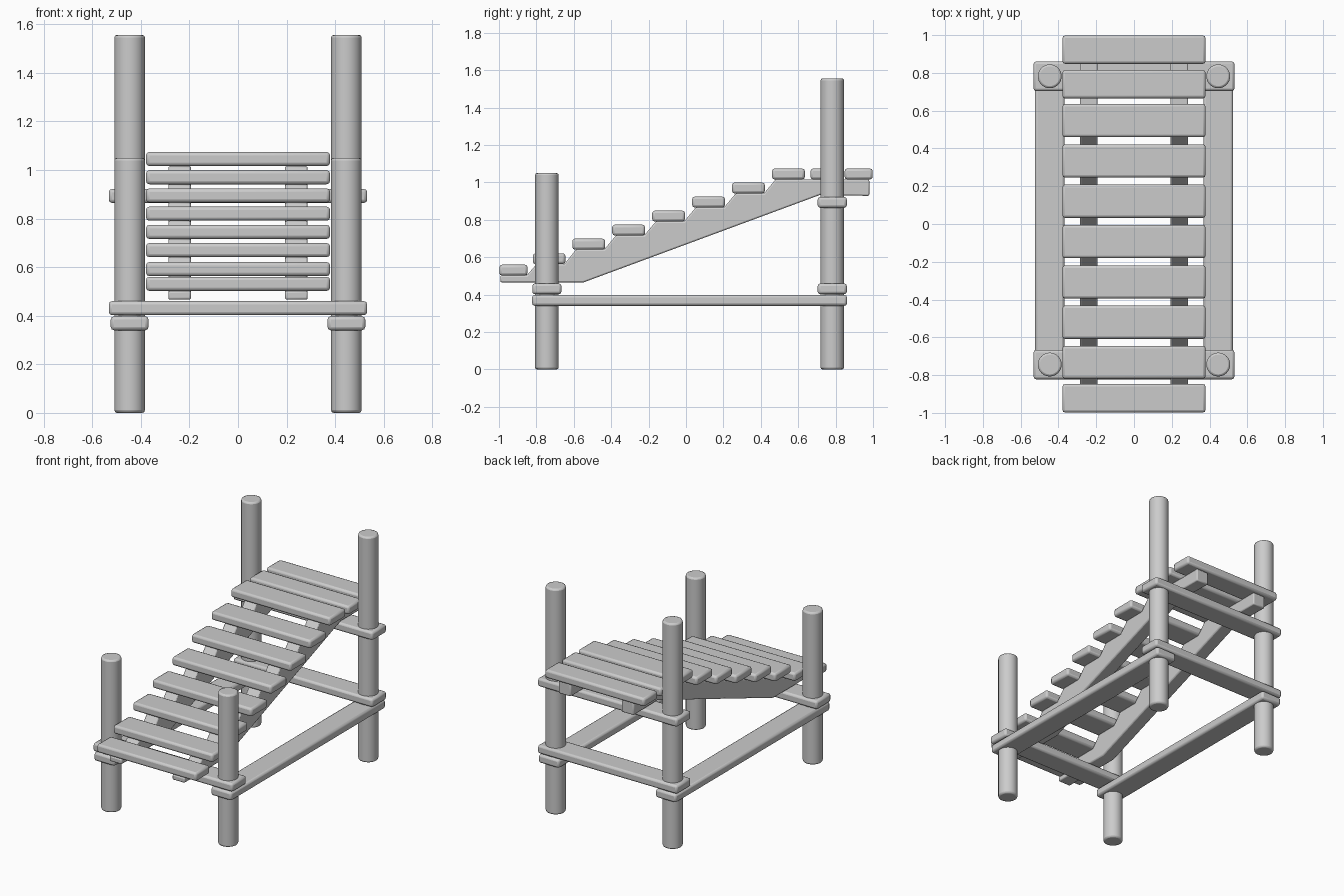
import bpy, bmesh

if "Cube" in bpy.data.objects:
    bpy.data.objects.remove(bpy.data.objects["Cube"])

PX, PY_F, PY_B = 0.446, -0.744, 0.782   # post positions


def finish(bm, name, bevel, segments=2):
    bmesh.ops.recalc_face_normals(bm, faces=bm.faces)
    me = bpy.data.meshes.new(name)
    bm.to_mesh(me)
    bm.free()
    ob = bpy.data.objects.new(name, me)
    bpy.context.collection.objects.link(ob)
    mod = ob.modifiers.new("bevel", 'BEVEL')
    mod.width, mod.segments = bevel, segments
    mod.limit_method, mod.angle_limit = 'ANGLE', 0.6
    bpy.ops.object.select_all(action='DESELECT')
    ob.select_set(True)
    bpy.context.view_layer.objects.active = ob
    bpy.ops.object.shade_smooth_by_angle(angle=0.55)
    return ob


def extrude_profile(name, pts, x0, x1, bevel):
    """Extrude a (y, z) outline along x."""
    bm = bmesh.new()
    face = bm.faces.new([bm.verts.new((x0, y, z)) for y, z in pts])
    ext = bmesh.ops.extrude_face_region(bm, geom=[face])
    verts = [g for g in ext["geom"] if isinstance(g, bmesh.types.BMVert)]
    bmesh.ops.translate(bm, verts=verts, vec=(x1 - x0, 0, 0))
    return finish(bm, name, bevel)


def board(name, x, y, z, bevel=0.014):
    pts = [(y[0], z[0]), (y[1], z[0]), (y[1], z[1]), (y[0], z[1])]
    return extrude_profile(name, pts, x[0], x[1], bevel)


def post(name, x, y, height):
    bm = bmesh.new()
    bmesh.ops.create_cone(bm, cap_ends=True, segments=32, radius1=0.063,
                          radius2=0.063, depth=height)
    bmesh.ops.translate(bm, verts=bm.verts, vec=(x, y, height / 2))
    return finish(bm, name, 0.011)


# Treads: (front edge y, back edge y, underside z)
treads = [(-0.998, -0.847, 0.502), (-0.819, -0.645, 0.563)]
treads += [(-0.608 + 0.2135 * i, -0.432 + 0.2135 * i, 0.641 + 0.075 * i)
           for i in range(6)]
treads += [(0.665, 0.815, 1.016), (0.848, 0.998, 1.016)]
for i, (y0, y1, z) in enumerate(treads):
    board(f"tread_{i + 1}", (-0.379, 0.379), (y0, y1), (z, z + 0.058))

# Stepped stringer outline following the tread undersides
outline = [(0.98, 0.928), (0.714, 0.932), (-0.546, 0.466), (-0.993, 0.466)]
for i, (y0, y1, z) in enumerate(treads[:8]):
    outline.append((-0.993 if i == 0 else y0 + 0.02, z))
    if i < 7:
        outline.append((y1 - 0.005, z))
outline.append((0.98, 1.016))

for s, side in ((-1, "left"), (1, "right")):
    extrude_profile(f"{side}_stringer", outline, s * 0.24 - 0.047, s * 0.24 + 0.047, 0.008)
    post(f"front_{side}_post", s * PX, PY_F, 1.05)
    post(f"back_{side}_post", s * PX, PY_B, 1.556)
    board(f"{side}_side_rail", (s * PX - 0.078, s * PX + 0.078), (-0.823, 0.861), (0.34, 0.398))

# Cross beams between the posts
for name, y, z in (("front_cross_beam", PY_F, 0.402),
                   ("back_lower_cross_beam", PY_B, 0.402),
                   ("back_upper_cross_beam", PY_B, 0.864)):
    board(name, (-0.532, 0.532), (y - 0.078, y + 0.078), (z, z + 0.058))
